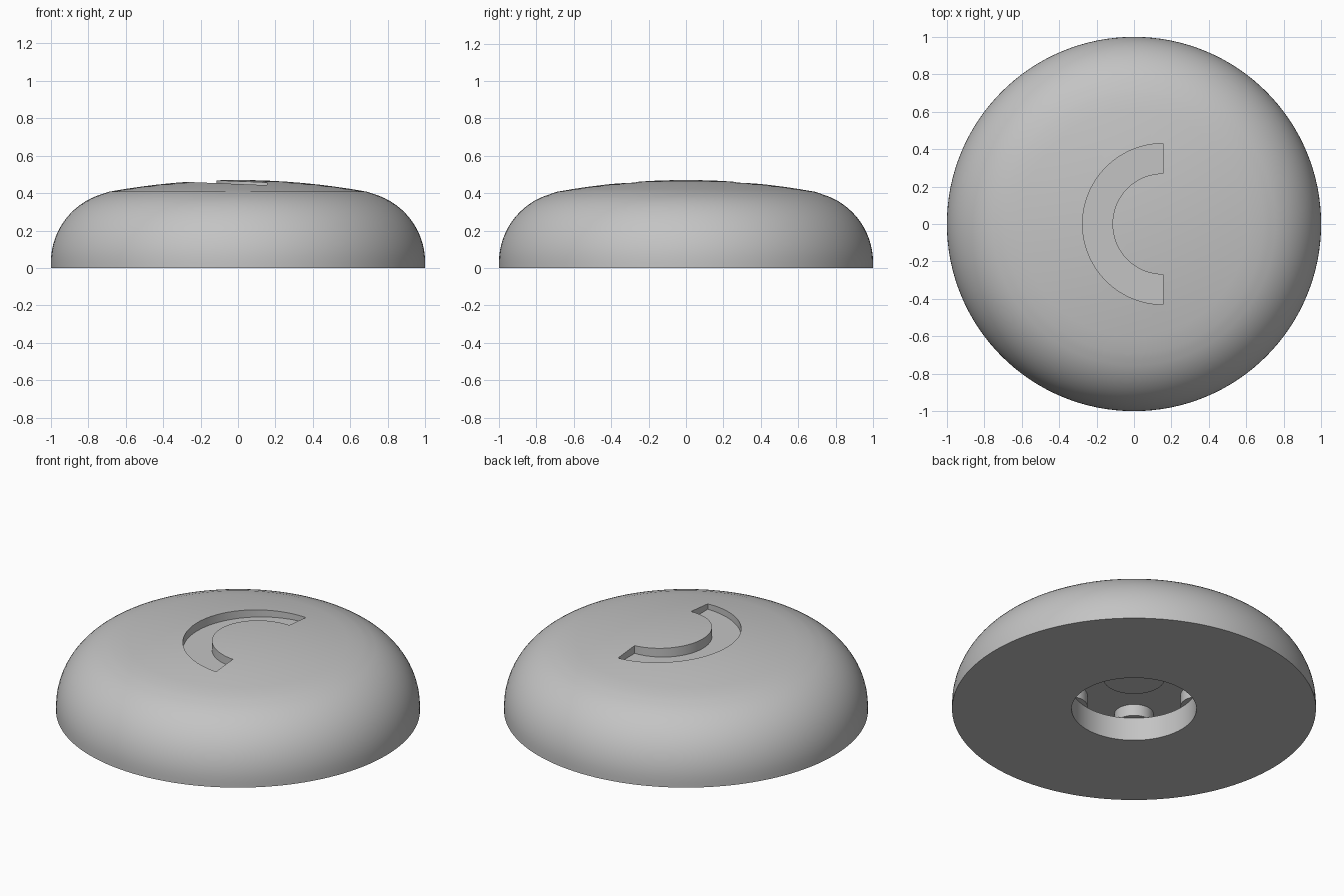
import bpy, bmesh, math

if "Cube" in bpy.data.objects:
    bpy.data.objects.remove(bpy.data.objects["Cube"], do_unlink=True)

GREY = (0.55, 0.55, 0.55, 1)
grey = bpy.data.materials.new("plain_grey")
grey.use_nodes = True
grey.diffuse_color = GREY
grey.node_tree.nodes["Principled BSDF"].inputs["Base Color"].default_value = GREY


def make_object(name, bm):
    """Turn a bmesh into a grey object with outward normals."""
    bmesh.ops.remove_doubles(bm, verts=bm.verts, dist=1e-5)
    bmesh.ops.recalc_face_normals(bm, faces=bm.faces)
    mesh = bpy.data.meshes.new(name)
    bm.to_mesh(mesh)
    bm.free()
    mesh.materials.append(grey)
    obj = bpy.data.objects.new(name, mesh)
    bpy.context.collection.objects.link(obj)
    return obj


def smooth(obj, angle=30):
    bpy.ops.object.select_all(action='DESELECT')
    obj.select_set(True)
    bpy.context.view_layer.objects.active = obj
    bpy.ops.object.shade_smooth_by_angle(angle=math.radians(angle))


def lathe(name, profile, steps):
    """Revolve (radius, height) points around z."""
    bm = bmesh.new()
    verts = [bm.verts.new((r, 0, z)) for r, z in profile]
    edges = [bm.edges.new(pair) for pair in zip(verts, verts[1:])]
    bmesh.ops.spin(bm, geom=verts + edges, cent=(0, 0, 0), axis=(0, 0, 1),
                   angle=math.tau, steps=steps, use_merge=False)
    return make_object(name, bm)


# Body outline: shallow crown, rounded shoulder, flat base
TOP, CROWN, SHOULDER = 0.47, 3.8, 0.38
profile = [(0.69 * i / 8, TOP - (0.69 * i / 8) ** 2 / (2 * CROWN)) for i in range(9)]
for i in range(1, 17):
    a = math.radians(79 * (1 - i / 16))
    profile.append((1 - SHOULDER + SHOULDER * math.cos(a), 0.03 + SHOULDER * math.sin(a)))
profile.append((1, 0))

# Base opening, undercut chamber and central boss
LIP, OPENING, CHAMBER, CEILING = 0.14, 0.343, 0.55, 0.21
profile += [(OPENING, 0), (OPENING, LIP), (CHAMBER, LIP), (CHAMBER, CEILING),
            (0.17, CEILING), (0.17, 0.194), (0, 0.194)]
body = lathe("domed_body", profile, 128)

# Half-ring recess in the crown
bm = bmesh.new()
angles = [math.radians(90 + 180 * i / 48) for i in range(49)]
ring = [(0.43, a) for a in angles] + [(0.27, a) for a in reversed(angles)]
face = bm.faces.new([bm.verts.new((0.155 + r * math.cos(a), r * math.sin(a), 0.41))
                     for r, a in ring])
raised = bmesh.ops.extrude_face_region(bm, geom=[face])["geom"]
bmesh.ops.translate(bm, vec=(0, 0, 0.2),
                    verts=[v for v in raised if isinstance(v, bmesh.types.BMVert)])
cutter = make_object("recess_cutter", bm)
cutter.hide_render = True

cut = body.modifiers.new("recess", 'BOOLEAN')
cut.operation = 'DIFFERENCE'
cut.solver = 'EXACT'
cut.object = cutter
bpy.context.view_layer.objects.active = body
bpy.ops.object.modifier_apply(modifier=cut.name)
bpy.data.objects.remove(cutter, do_unlink=True)
smooth(body)

# Pillars around the chamber
for i in range(6):
    a = math.radians(50 + 60 * i)
    bpy.ops.mesh.primitive_cylinder_add(
        vertices=32, radius=0.108, depth=CEILING - LIP,
        location=(0.42 * math.cos(a), 0.42 * math.sin(a), (CEILING + LIP) / 2))
    pillar = bpy.context.object
    pillar.name = f"chamber_pillar_{i + 1}"
    pillar.data.materials.append(grey)
    smooth(pillar)
